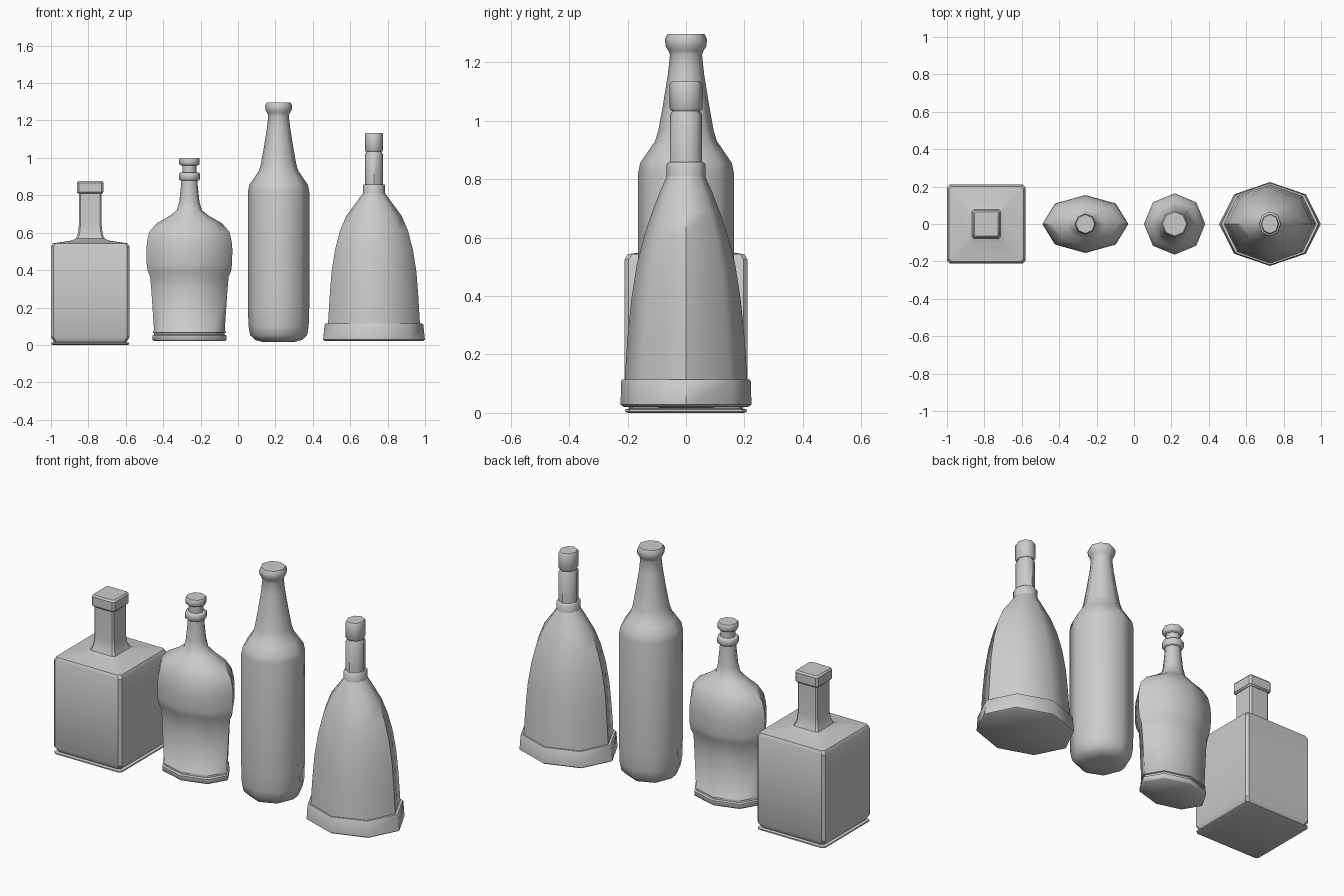
import bpy, bmesh, math


def octagon(rx, ry):
    return [(rx * math.cos(i * math.pi / 4), ry * math.sin(i * math.pi / 4)) for i in range(8)]


def bevelled_square(rx, ry):
    c = min(0.014, rx * 0.14)
    return [(rx, -ry + c), (rx, ry - c), (rx - c, ry), (-rx + c, ry),
            (-rx, ry - c), (-rx, -ry + c), (-rx + c, -ry), (rx - c, -ry)]


def loft(name, x, profile, section, angle):
    """Stack cross-sections (rx, ry, z) from bottom to top and cap both ends."""
    bm = bmesh.new()
    rings = [[bm.verts.new((px, py, z)) for px, py in section(rx, ry)] for rx, ry, z in profile]
    for a, b in zip(rings, rings[1:]):
        for i in range(8):
            j = (i + 1) % 8
            bm.faces.new((a[i], a[j], b[j], b[i]))
    bm.faces.new(rings[0][::-1])
    bm.faces.new(rings[-1])
    mesh = bpy.data.meshes.new(name)
    bm.to_mesh(mesh)
    bm.free()
    ob = bpy.data.objects.new(name, mesh)
    bpy.context.collection.objects.link(ob)
    ob.location.x = x
    bpy.ops.object.select_all(action='DESELECT')
    bpy.context.view_layer.objects.active = ob
    ob.select_set(True)
    bpy.ops.object.shade_smooth_by_angle(angle=math.radians(angle))
    return ob


def round_profile(points):
    return [(r, r, z) for r, z in points]


# Square decanter: foot lip, body, sloped shoulder, neck
loft("square_bottle", -0.79, round_profile([
    (.2, 0), (.208, .004), (.208, .011), (.194, .015), (.21, .042), (.21, .525),
    (.2, .543), (.1, .558), (.077, .568), (.066, .595), (.061, .64), (.061, .815)]),
    bevelled_square, 35)
loft("square_stopper", -0.79, round_profile([
    (.064, .81), (.071, .818), (.071, .867), (.064, .876)]), bevelled_square, 35)

# Flat oval flask with bulging shoulder
loft("flask_bottle", -0.26, [
    (.192, .132, .022), (.198, .138, .028), (.198, .138, .05), (.188, .128, .055),
    (.188, .128, .064), (.195, .135, .067), (.195, .135, .073), (.189, .13, .078),
    (.204, .132, .3), (.21, .132, .365), (.223, .147, .395), (.228, .154, .43),
    (.23, .155, .51), (.226, .15, .555), (.214, .138, .605), (.175, .115, .65),
    (.105, .08, .69), (.067, .058, .72), (.054, .05, .765), (.044, .041, .86),
    (.043, .04, .885)], octagon, 50)
loft("flask_neck_ring", -0.26, round_profile([
    (.05, .88), (.056, .885), (.056, .915), (.05, .921)]), octagon, 50)
loft("flask_stopper", -0.26, round_profile([
    (.038, .918), (.038, .958), (.05, .962), (.055, .968), (.055, .992), (.05, 1.0)]),
    octagon, 50)

# Tall long-neck bottle with flared lip
loft("long_neck_bottle", 0.217, round_profile([
    (.085, .016), (.125, .026), (.152, .052), (.161, .1), (.164, .2), (.164, .82),
    (.157, .855), (.13, .895), (.106, .93), (.095, .965), (.078, 1.06),
    (.062, 1.16), (.055, 1.225), (.06, 1.24), (.07, 1.255), (.072, 1.28), (.064, 1.296)]),
    octagon, 50)

# Bell-shaped bottle on a broad foot
loft("bell_foot", 0.727, [
    (.262, .214, .021), (.272, .224, .028), (.264, .222, .108), (.26, .218, .114)],
    octagon, 50)
loft("bell_bottle", 0.727, [
    (.246, .21, .11), (.237, .2, .26), (.227, .187, .39), (.208, .168, .51),
    (.182, .142, .61), (.148, .115, .69), (.1, .09, .755), (.06, .066, .81)],
    octagon, 50)
loft("bell_collar", 0.727, [
    (.06, .066, .798), (.06, .066, .852), (.056, .06, .858)], octagon, 50)
loft("bell_neck", 0.727, [
    (.048, .055, .85), (.048, .055, 1.02), (.041, .048, 1.031), (.041, .048, 1.04)],
    octagon, 50)
loft("bell_stopper", 0.727, [
    (.044, .05, 1.034), (.049, .056, 1.042), (.049, .056, 1.125), (.044, .05, 1.134)],
    octagon, 50)
